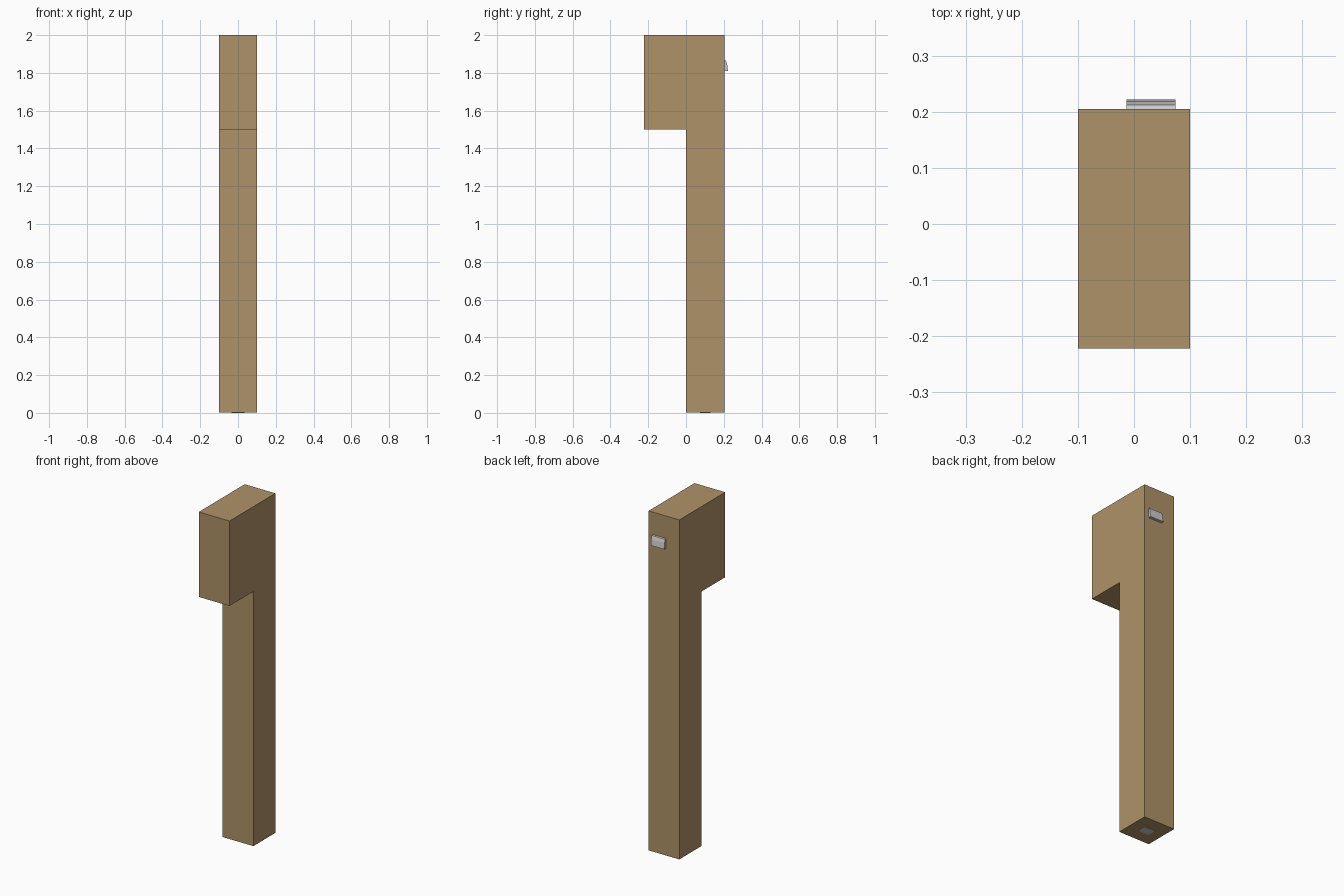
import bpy, bmesh
from mathutils import Vector

if "Cube" in bpy.data.objects:
    bpy.data.objects.remove(bpy.data.objects["Cube"])


def extrude_profile(name, points, x0, x1, mat=None):
    """Extrude a (y, z) outline along x."""
    bm = bmesh.new()
    face = bm.faces.new([bm.verts.new((x0, y, z)) for y, z in points])
    ext = bmesh.ops.extrude_face_region(bm, geom=[face])
    verts = [g for g in ext["geom"] if isinstance(g, bmesh.types.BMVert)]
    bmesh.ops.translate(bm, verts=verts, vec=Vector((x1 - x0, 0, 0)))
    bmesh.ops.recalc_face_normals(bm, faces=bm.faces)
    mesh = bpy.data.meshes.new(name)
    bm.to_mesh(mesh)
    bm.free()
    obj = bpy.data.objects.new(name, mesh)
    bpy.context.collection.objects.link(obj)
    if mat:
        mesh.materials.append(mat)
    return obj


wood = bpy.data.materials.new("tan_wood")
wood.diffuse_color = (0.43, 0.29, 0.14, 1)
wood.use_nodes = True
wood.node_tree.nodes["Principled BSDF"].inputs["Base Color"].default_value = wood.diffuse_color

# Post with the overhanging head block
BACK, FRONT = 0.205, -0.222
extrude_profile("post_and_head", [
    (BACK, 0.002), (BACK, 2.0), (FRONT, 2.0), (FRONT, 1.5), (0, 1.5), (0, 0.002),
], -0.1, 0.1, wood)

# Small catch on the back, sloped at the top
extrude_profile("back_catch", [
    (BACK - 0.01, 1.81), (0.222, 1.81), (0.218, 1.845),
    (0.212, 1.865), (BACK - 0.01, 1.872),
], -0.013, 0.074)

# Thin plate under the foot
extrude_profile("foot_plate", [
    (0.075, 0), (0.13, 0), (0.13, 0.01), (0.075, 0.01),
], -0.035, 0.035)
